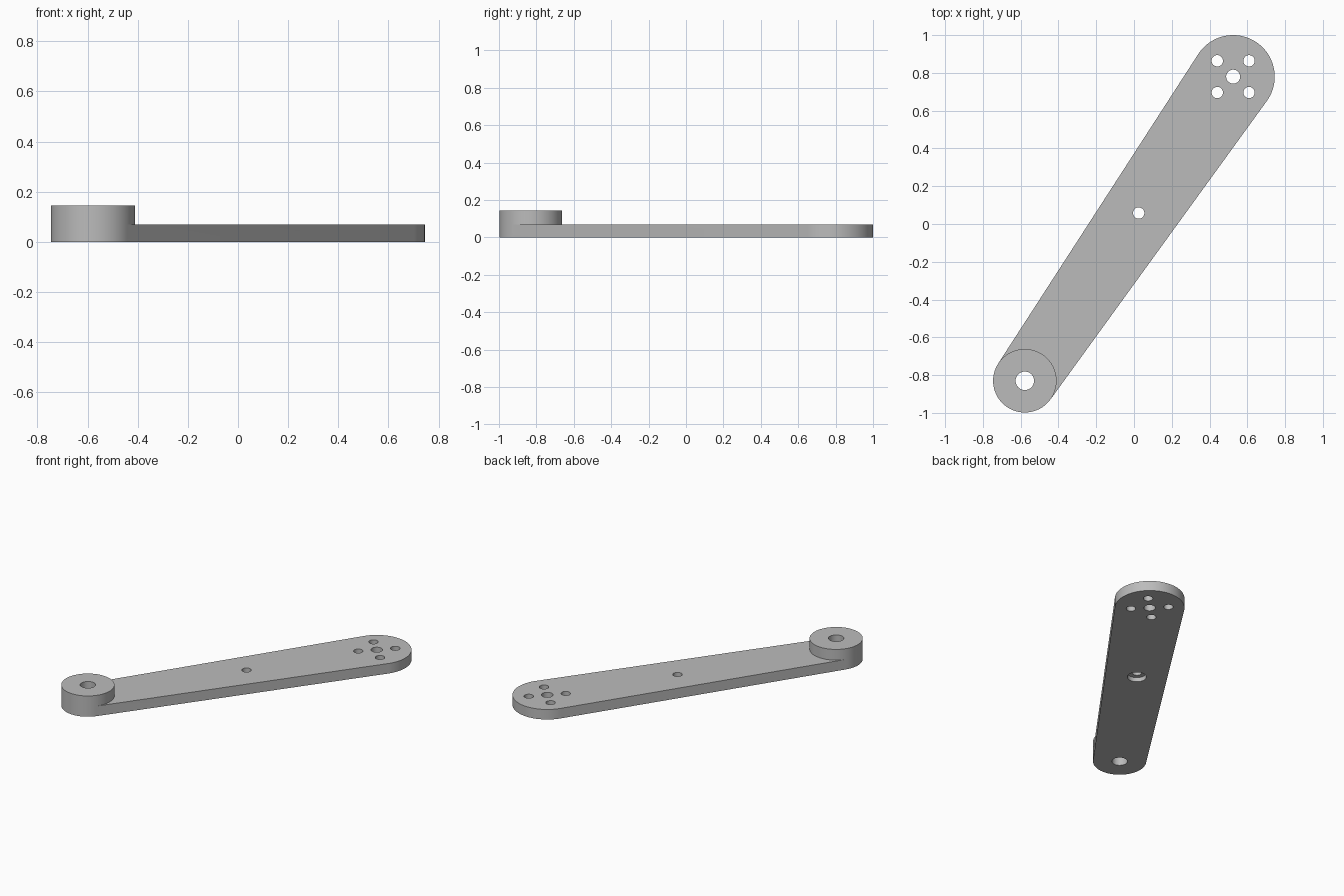
import bpy, bmesh, math
from mathutils import Vector

if "Cube" in bpy.data.objects:
    bpy.data.objects.remove(bpy.data.objects["Cube"], do_unlink=True)

SMALL, R_SMALL = Vector((-0.578, -0.83)), 0.168
BIG, R_BIG = Vector((0.525, 0.78)), 0.22
PLATE_H, BOSS_H = 0.07, 0.145

grey = bpy.data.materials.new("plain grey")
grey.use_nodes = True
colour = (0.5, 0.5, 0.5, 1)
grey.diffuse_color = colour
grey.node_tree.nodes["Principled BSDF"].inputs["Base Color"].default_value = colour


def arc(centre, radius, start, end, steps):
    """Points along an arc, both ends included."""
    angles = [start + (end - start) * i / steps for i in range(steps + 1)]
    return [centre + radius * Vector((math.cos(a), math.sin(a))) for a in angles]


def prism(name, outline, low, high):
    """Solid made by extruding an outline upwards."""
    bm = bmesh.new()
    face = bm.faces.new([bm.verts.new((p.x, p.y, low)) for p in outline])
    grown = bmesh.ops.extrude_face_region(bm, geom=[face])
    top = [v for v in grown["geom"] if isinstance(v, bmesh.types.BMVert)]
    bmesh.ops.translate(bm, verts=top, vec=(0, 0, high - low))
    bmesh.ops.recalc_face_normals(bm, faces=bm.faces)
    mesh = bpy.data.meshes.new(name)
    bm.to_mesh(mesh)
    bm.free()
    mesh.materials.append(grey)
    obj = bpy.data.objects.new(name, mesh)
    bpy.context.collection.objects.link(obj)
    return obj


def combine(target, tool, operation):
    """Apply a boolean and throw the tool away."""
    mod = target.modifiers.new(operation, 'BOOLEAN')
    mod.operation, mod.object, mod.solver = operation, tool, 'EXACT'
    bpy.context.view_layer.objects.active = target
    bpy.ops.object.modifier_apply(modifier=mod.name)
    bpy.data.objects.remove(tool, do_unlink=True)


def drill(target, centre, radius, low=-0.1, high=0.3):
    ring = arc(centre, radius, 0, 2 * math.pi, 40)[:-1]
    cutter = prism("hole_cutter", ring, low, high)
    cutter.hide_render = True
    combine(target, cutter, 'DIFFERENCE')


# Tapered plate: two end arcs joined by their common tangents
axis = BIG - SMALL
lean = math.atan2(axis.y, axis.x)
spread = math.acos((R_SMALL - R_BIG) / axis.length)
big_arc = arc(BIG, R_BIG, lean - spread, lean + spread, 48)
small_arc = arc(SMALL, R_SMALL, lean + spread, lean + 2 * math.pi - spread, 40)
arm = prism("lever_arm", big_arc + small_arc, 0, PLATE_H)

# Raised boss, sharing the rounded end of the plate
inner_arc = arc(SMALL, R_SMALL, lean - spread, lean + spread, 44)[1:-1]
boss = prism("pivot_boss", small_arc + inner_arc, PLATE_H, BOSS_H)
combine(arm, boss, 'UNION')

# Pivot hole, and bolt pattern in the wide end
drill(arm, SMALL, 0.049)
drill(arm, BIG, 0.037)
for sx in (-1, 1):
    for sy in (-1, 1):
        drill(arm, BIG + 0.084 * Vector((sx, sy)), 0.03)

# Middle hole, counterbored from below
middle = Vector((0.025, 0.058))
drill(arm, middle, 0.03)
drill(arm, middle, 0.06, high=0.03)

bpy.ops.object.select_all(action='DESELECT')
arm.select_set(True)
bpy.context.view_layer.objects.active = arm
bpy.ops.object.shade_smooth_by_angle(angle=math.radians(30))
